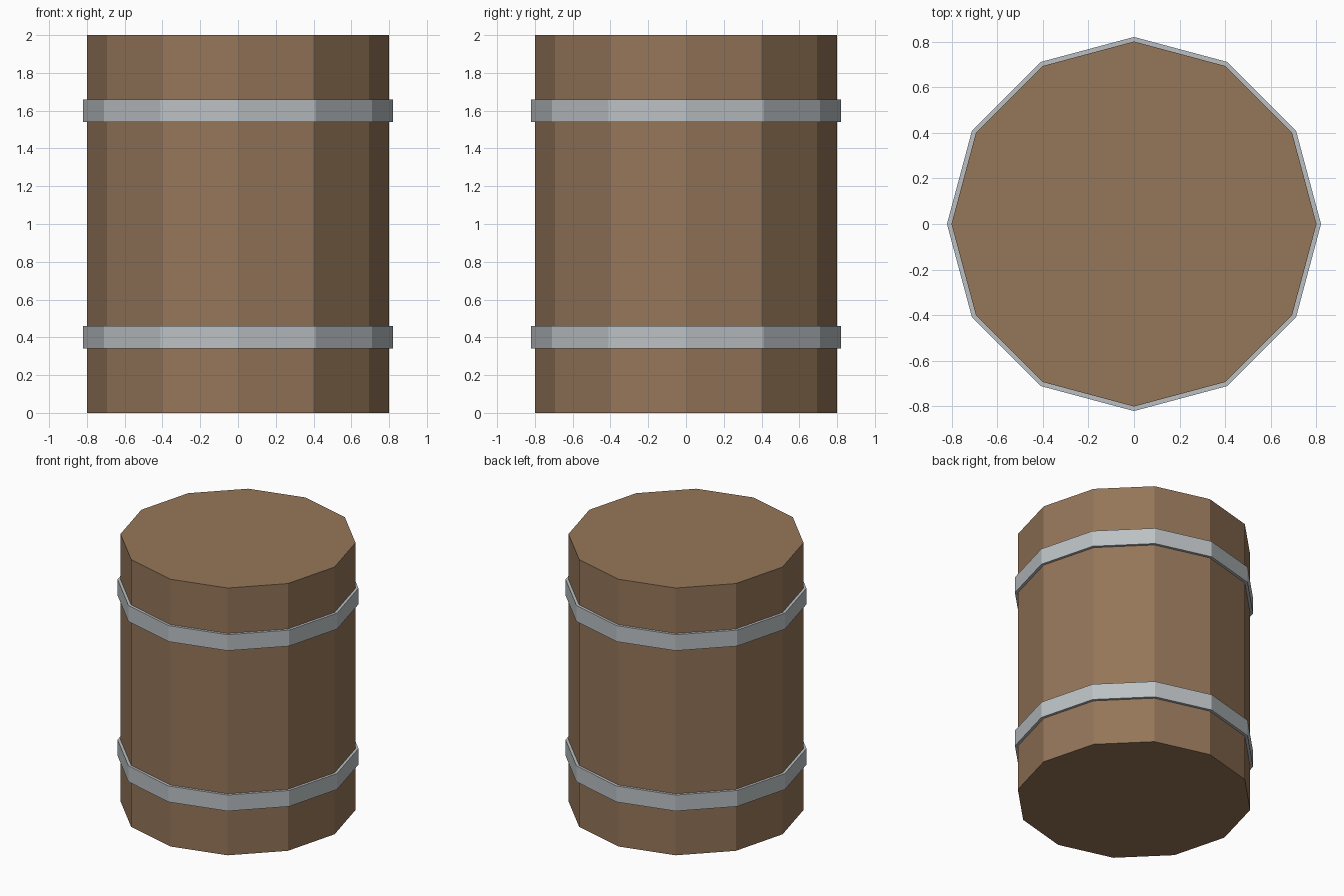
import bpy, bmesh, math

if "Cube" in bpy.data.objects:
    bpy.data.objects.remove(bpy.data.objects["Cube"])

SIDES = 12


def material(name, rgb):
    m = bpy.data.materials.new(name)
    m.diffuse_color = (*rgb, 1.0)
    m.use_nodes = True
    m.node_tree.nodes["Principled BSDF"].inputs["Base Color"].default_value = m.diffuse_color
    return m


def add_object(name, bm, mat):
    bmesh.ops.recalc_face_normals(bm, faces=bm.faces)
    mesh = bpy.data.meshes.new(name)
    bm.to_mesh(mesh)
    bm.free()
    mesh.materials.append(mat)
    obj = bpy.data.objects.new(name, mesh)
    bpy.context.collection.objects.link(obj)
    return obj


def ring(bm, radius, z):
    step = 2 * math.pi / SIDES
    return [bm.verts.new((radius * math.cos(i * step), radius * math.sin(i * step), z))
            for i in range(SIDES)]


def bridge(bm, a, b):
    for i in range(SIDES):
        j = (i + 1) % SIDES
        bm.faces.new((a[i], a[j], b[j], b[i]))


wood = material("brown wood", (0.30, 0.18, 0.10))
metal = material("grey metal", (0.50, 0.53, 0.55))

# Barrel body: closed twelve-sided prism
bm = bmesh.new()
bottom, top = ring(bm, 0.8, 0.0), ring(bm, 0.8, 2.0)
bridge(bm, bottom, top)
bm.faces.new(bottom)
bm.faces.new(top)
add_object("barrel_body", bm, wood)

# Metal hoops: thin bands seated slightly into the body
for name, z in (("lower_hoop", 0.4), ("upper_hoop", 1.6)):
    bm = bmesh.new()
    loops = [ring(bm, r, z + dz) for r, dz in
             ((0.82, -0.06), (0.82, 0.06), (0.79, 0.06), (0.79, -0.06))]
    for k in range(4):
        bridge(bm, loops[k], loops[(k + 1) % 4])
    add_object(name, bm, metal)
